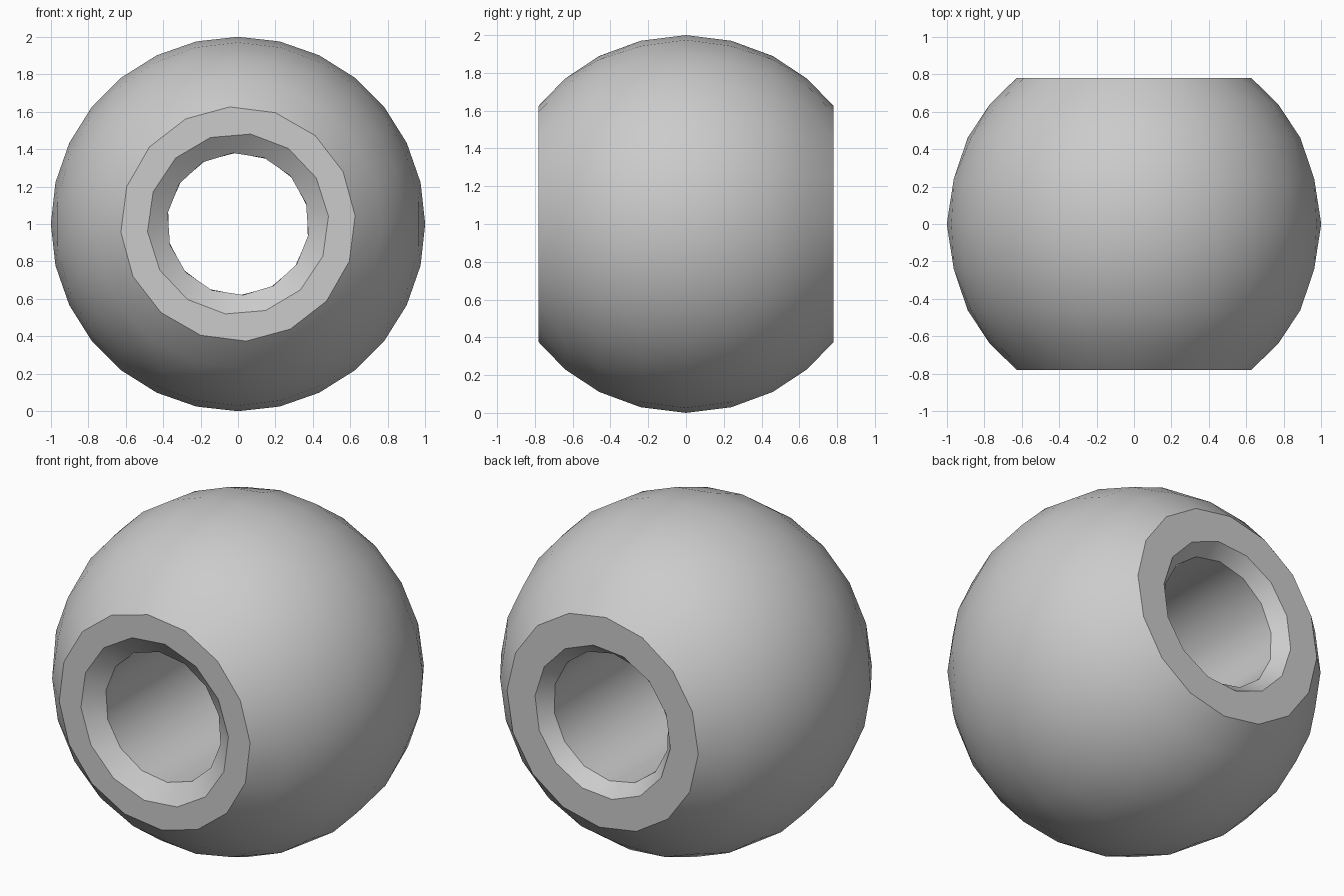
import bpy
import bmesh
from math import cos, sin, tau, radians

cube = bpy.data.objects.get("Cube")
if cube:
    bpy.data.objects.remove(cube, do_unlink=True)

# Single matte grey
GREY = (0.6, 0.6, 0.6, 1.0)
grey = bpy.data.materials.new("matte_grey")
grey.use_nodes = True
grey.diffuse_color = GREY
grey.node_tree.nodes["Principled BSDF"].inputs["Base Color"].default_value = GREY

# Closed loop of rings around the y axis: (y, radius, sides, start angle)
RINGS = [
    (0.0, 1.0, 28, 90),
    (-0.24, 0.97, 26, 90),
    (-0.46, 0.89, 24, 93),
    (-0.64, 0.77, 20, 90),
    (-0.78, 0.627, 16, 94),    # front rim
    (-0.78, 0.485, 14, 82),    # front countersink
    (-0.70, 0.38, 14, 94),     # bore
    (0.70, 0.38, 14, 92),
    (0.78, 0.445, 14, 82),     # back countersink
    (0.78, 0.627, 16, 92),     # back rim
    (0.64, 0.77, 20, 90),
    (0.46, 0.89, 24, 93),
    (0.24, 0.97, 26, 90),
]

bm = bmesh.new()


def make_ring(y, radius, sides, start):
    angles = [radians(start) + tau * i / sides for i in range(sides + 1)]
    verts = [bm.verts.new((radius * cos(a), y, 1 + radius * sin(a))) for a in angles[:-1]]
    return angles, verts + verts[:1]


def stitch(first, second):
    """Join two rings: quads for equal counts, otherwise triangles by angle."""
    (angles_a, a), (angles_b, b) = first, second
    i = j = 0
    while i < len(a) - 1 or j < len(b) - 1:
        step_a = j == len(b) - 1 or (
            i < len(a) - 1
            and angles_a[i] + angles_a[i + 1] <= angles_b[j] + angles_b[j + 1])
        if step_a:
            bm.faces.new((a[i], a[i + 1], b[j]))
            i += 1
        else:
            bm.faces.new((a[i], b[j + 1], b[j]))
            j += 1


# Truncated ball with a countersunk through hole
rings = [make_ring(*r) for r in RINGS]
for k, ring in enumerate(rings):
    stitch(ring, rings[(k + 1) % len(rings)])
bmesh.ops.recalc_face_normals(bm, faces=bm.faces[:])

mesh = bpy.data.meshes.new("bead_body")
bm.to_mesh(mesh)
bm.free()
mesh.materials.append(grey)
bead = bpy.data.objects.new("bead_body", mesh)
bpy.context.collection.objects.link(bead)

# Smooth ball, crisp rims
bpy.ops.object.select_all(action="DESELECT")
bead.select_set(True)
bpy.context.view_layer.objects.active = bead
bpy.ops.object.shade_smooth_by_angle(angle=radians(30))
